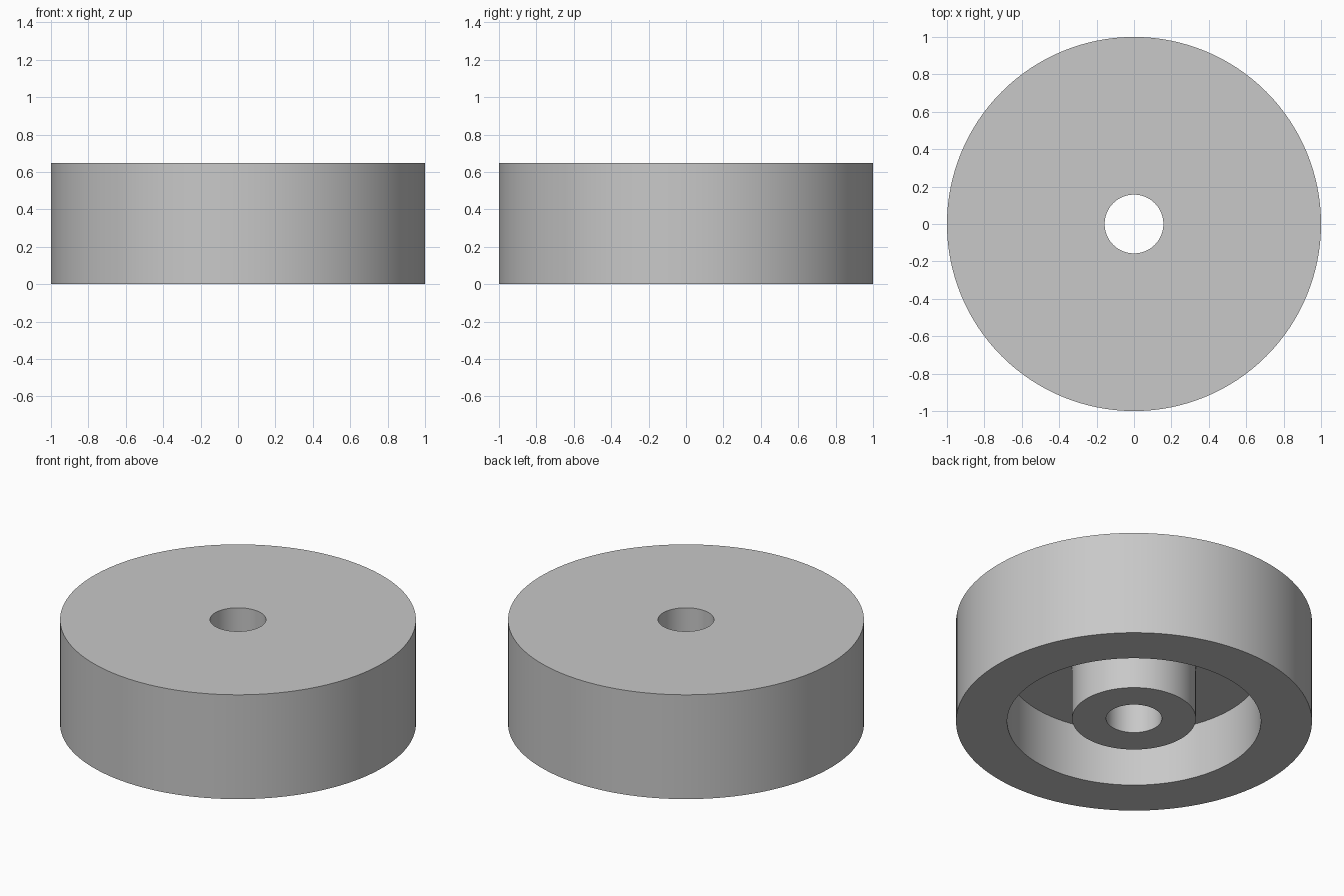
import bpy
import bmesh
import math

cube = bpy.data.objects.get("Cube")
if cube:
    bpy.data.objects.remove(cube, do_unlink=True)

# One plain grey for the whole part
grey = bpy.data.materials.new("light_grey")
grey.use_nodes = True
colour = (0.58, 0.58, 0.58, 1)
grey.diffuse_color = colour
grey.node_tree.nodes["Principled BSDF"].inputs["Base Color"].default_value = colour

SEGMENTS = 128
HEIGHT = 0.647
OUTER, RECESS, HUB, BORE = 1.0, 0.713, 0.348, 0.157
CEILING, HUB_BOTTOM = 0.345, 0.02


def lathe(name, profile):
    """Spin a closed (radius, height) profile around the z axis."""
    bm = bmesh.new()
    verts = [bm.verts.new((r, 0, z)) for r, z in profile]
    edges = [bm.edges.new((v, verts[(i + 1) % len(verts)])) for i, v in enumerate(verts)]
    bmesh.ops.spin(bm, geom=verts + edges, cent=(0, 0, 0), axis=(0, 0, 1),
                   angle=math.tau, steps=SEGMENTS, use_merge=True)
    bmesh.ops.remove_doubles(bm, verts=bm.verts, dist=0.0001)
    bmesh.ops.recalc_face_normals(bm, faces=bm.faces)
    mesh = bpy.data.meshes.new(name)
    bm.to_mesh(mesh)
    bm.free()
    mesh.materials.append(grey)
    obj = bpy.data.objects.new(name, mesh)
    bpy.context.collection.objects.link(obj)
    bpy.ops.object.select_all(action='DESELECT')
    obj.select_set(True)
    bpy.context.view_layer.objects.active = obj
    bpy.ops.object.shade_smooth_by_angle(angle=math.radians(30))
    return obj


# Disc with a through bore, a ring recess underneath and a central hub
lathe("wheel_body", [
    (BORE, HEIGHT), (OUTER, HEIGHT), (OUTER, 0), (RECESS, 0),
    (RECESS, CEILING), (HUB, CEILING), (HUB, HUB_BOTTOM), (BORE, HUB_BOTTOM),
])
